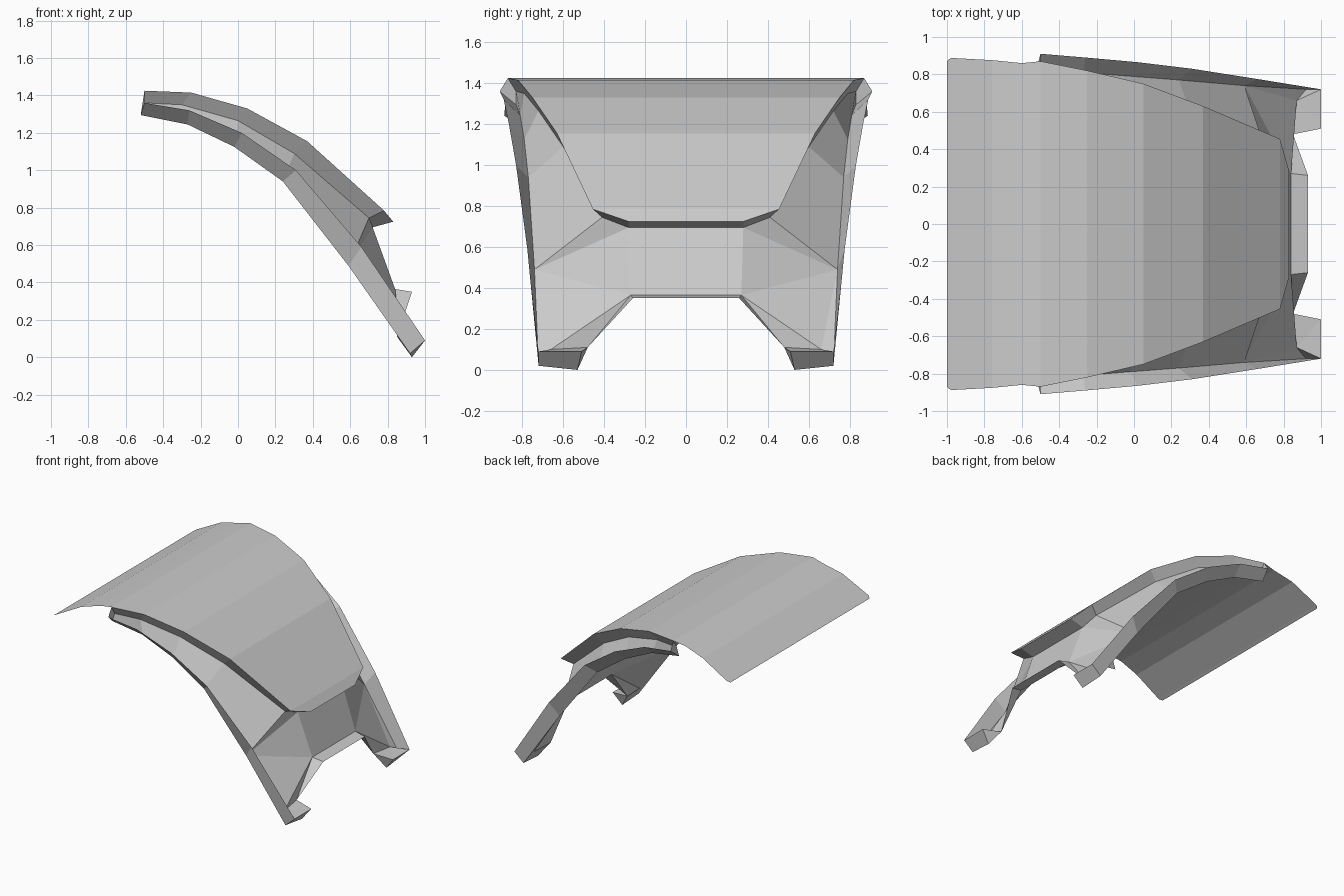
import bpy, bmesh

if "Cube" in bpy.data.objects:
    bpy.data.objects.remove(bpy.data.objects["Cube"])

def half_shell(name, faces):
    """Build one half (y >= 0) from face loops, weld it and mirror across y."""
    bm = bmesh.new()
    for f in faces:
        bm.faces.new([bm.verts.new(p) for p in f])
    bmesh.ops.remove_doubles(bm, verts=bm.verts, dist=0.0005)
    bmesh.ops.recalc_face_normals(bm, faces=bm.faces)
    me = bpy.data.meshes.new(name)
    bm.to_mesh(me)
    bm.free()
    ob = bpy.data.objects.new(name, me)
    bpy.context.collection.objects.link(ob)
    m = ob.modifiers.new("mirror", 'MIRROR')
    m.use_axis = (False, True, False)
    m.use_clip = True
    m.merge_threshold = 0.001
    return ob

def strip(a, b):
    return [[a[i], b[i], b[i + 1], a[i + 1]] for i in range(len(a) - 1)]

def centre(points):
    return [(x, 0, z) for x, y, z in points]

# Edge lines, back to front
rear_edge = [(-1, .87, 1.23), (-.98, .888, 1.242), (-.76, .876, 1.36), (-.6, .86, 1.405)]
roof_edge = [(-.5, .87, 1.425), (-.25, .82, 1.415), (.05, .75, 1.33),
             (.37, .63, 1.155), (.78, .455, .785), (.83, .28, .725)]
lip_edge = [(-.5, .83, 1.36), (-.3, .79, 1.35), (0, .72, 1.265),
            (.3, .6, 1.09), (.7, .41, .745), (.72, .28, .695)]
rail_top = [(-.5, .91, 1.36), (-.26, .89, 1.32), (.02, .865, 1.2),
            (.31, .83, 1.0), (.66, .775, .59), (1, .72, .09)]
rail_low = [(-.52, .83, 1.295), (-.27, .81, 1.245), (-.02, .79, 1.125),
            (.24, .77, .94), (.59, .74, .49), (.92, .72, .02)]

# Curved roof sheet
outline = rear_edge + roof_edge
half_shell("roof_panel", strip(outline, centre(outline)))

# Lip folded under the roof edge
front_lip = [roof_edge[-1], lip_edge[-1]]
half_shell("roof_lip", strip(roof_edge, lip_edge) + strip(front_lip, centre(front_lip)))

# Sloping side walls and front panel with ledge
F, D4, D5, C5 = lip_edge[-1], rail_low[4], rail_low[5], rail_top[5]
G, N = (.84, .27, .365), (.93, .26, .35)
H, M = (.87, .66, .1), (.85, .48, .11)
walls = strip(lip_edge[:5], rail_low[:5])
walls += [[lip_edge[4], D4, F], [F, D4, G], [G, D4, H], [H, D4, D5]]
front = [F, G, N]
half_shell("side_wall_and_front_panel", walls + strip(front, centre(front)))

# Flared side rails with rear end caps
cap = [roof_edge[0], rail_top[0], rail_low[0], lip_edge[0]]
half_shell("side_rail", strip(rail_top, rail_low) + [cap])

# Leg gussets and feet
K, L = (1, .51, .09), (.93, .53, 0)
half_shell("foot", [[G, N, M], [G, M, H], [H, M, K], [H, K, C5], [H, C5, D5],
                    [C5, K, L, D5], [K, M, L], [L, M, H], [L, H, D5]])
